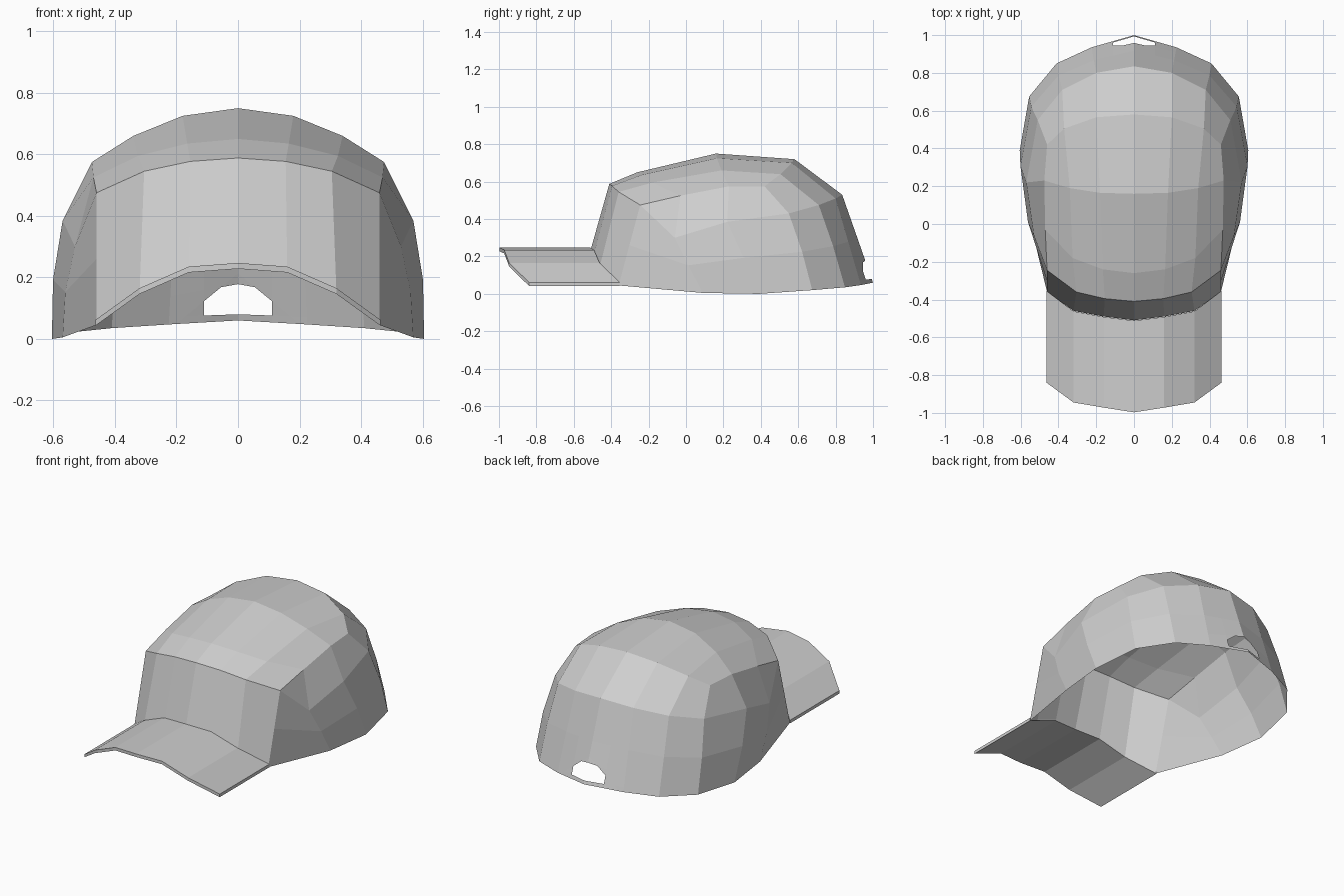
import bpy, bmesh
from mathutils import Vector

if "Cube" in bpy.data.objects:
    bpy.data.objects.remove(bpy.data.objects["Cube"])

cloth = bpy.data.materials.new("grey_cloth")
cloth.diffuse_color = (0.62, 0.62, 0.62, 1)
cloth.use_nodes = True
cloth.node_tree.nodes["Principled BSDF"].inputs["Base Color"].default_value = cloth.diffuse_color


def finish(name, bm):
    """Mirror a half mesh across x = 0 and link it as a flat-shaded object."""
    bmesh.ops.mirror(bm, geom=bm.verts[:] + bm.edges[:] + bm.faces[:],
                     axis='X', merge_dist=0.0005)
    bmesh.ops.remove_doubles(bm, verts=bm.verts, dist=0.0005)
    bmesh.ops.recalc_face_normals(bm, faces=bm.faces)
    mesh = bpy.data.meshes.new(name)
    bm.to_mesh(mesh)
    bm.free()
    mesh.materials.append(cloth)
    ob = bpy.data.objects.new(name, mesh)
    bpy.context.collection.objects.link(ob)
    return ob


def strips(bm, rows):
    """Bridge consecutive rows of points with quads (triangles where they meet)."""
    for a, b in zip(rows, rows[1:]):
        for i in range(len(a) - 1):
            loop = []
            for p in (a[i], a[i + 1], b[i + 1], b[i]):
                if p not in loop:
                    loop.append(p)
            bm.faces.new([bm.verts.new(p) for p in loop])
    bmesh.ops.remove_doubles(bm, verts=bm.verts, dist=0.0005)


# Front panel and crown rows, centre line outwards
brow = [(0, -.51, .235), (.16, -.49, .222), (.32, -.46, .15), (.46, -.36, .045)]
crown = [
    [(0, -.41, .588), (.155, -.395, .577), (.305, -.36, .545), (.46, -.245, .475)],
    [(0, -.26, .65), (.165, -.24, .635), (.325, -.18, .595), (.47, -.03, .525)],
    [(0, .16, .75), (.18, .165, .725), (.34, .19, .66), (.475, .23, .575)],
    [(0, .58, .72), (.2, .565, .70), (.37, .505, .64), (.46, .42, .575)],
]
# Rings from the front corner round to the back
upper = [r[3] for r in crown] + crown[3][2::-1]
middle = [upper[0], (.53, -.06, .30), (.57, .22, .385), (.51, .55, .43),
          (.38, .71, .475), (.2, .80, .51), (0, .835, .53)]
hem = [brow[3], (.57, .09, .005), (.605, .39, 0), (.555, .675, .02),
       (.41, .85, .035), (.225, .935, .047), (0, 1, .06)]
bulge = [0, .012, .014, .014, .008, 0, 0]
lower = []
for m, h, k in zip(middle, hem, bulge):
    p = (Vector(m) + Vector(h)) / 2
    out = Vector((p.x, p.y - .2, 0)).normalized() * k
    lower.append(tuple(p + out))

bm = bmesh.new()
strips(bm, [brow] + crown)
strips(bm, [upper, middle, lower, hem])

# Arched opening at the back, cut along each side of its outline
outline = [(0, .08), (.11, .076), (.11, .123), (.055, .168), (0, .178)]
planes = []
for (x0, z0), (x1, z1) in zip(outline, outline[1:]):
    planes.append((Vector((x0, 0, z0)), Vector((z1 - z0, 0, x0 - x1))))
for co, no in planes:
    near = [f for f in bm.faces
            if all(v.co.y > .85 and v.co.x < .3 and v.co.z < .4 for v in f.verts)]
    geom = near + list({e for f in near for e in f.edges}) + \
        list({v for f in near for v in f.verts})
    bmesh.ops.bisect_plane(bm, geom=geom, plane_co=co, plane_no=no, dist=1e-5)
hole = [f for f in bm.faces if f.calc_center_median().y > .85
        and all((f.calc_center_median() - co).dot(no) < 0 for co, no in planes)]
bmesh.ops.delete(bm, geom=hole, context='FACES')
finish("cap_crown", bm)

# Brim: an arched sheet swept forwards, with a thin closed edge
profile = [(0, .247), (.16, .235), (.32, .165), (.463, .062)]
front = [-.997, -.972, -.945, -.84]
back = [-.512, -.492, -.462, -.355]
rim = .019


def row(ys, drop):
    return [(x, y, z - drop) for (x, z), y in zip(profile, ys)]


bm = bmesh.new()
ft, bt, fb, bb = row(front, 0), row(back, 0), row(front, rim), row(back, rim)
strips(bm, [bt, ft, fb, bb, bt])
bm.faces.new([bm.verts.new(r[-1]) for r in (bt, ft, fb, bb)])
bmesh.ops.remove_doubles(bm, verts=bm.verts, dist=0.0005)
finish("cap_brim", bm)
